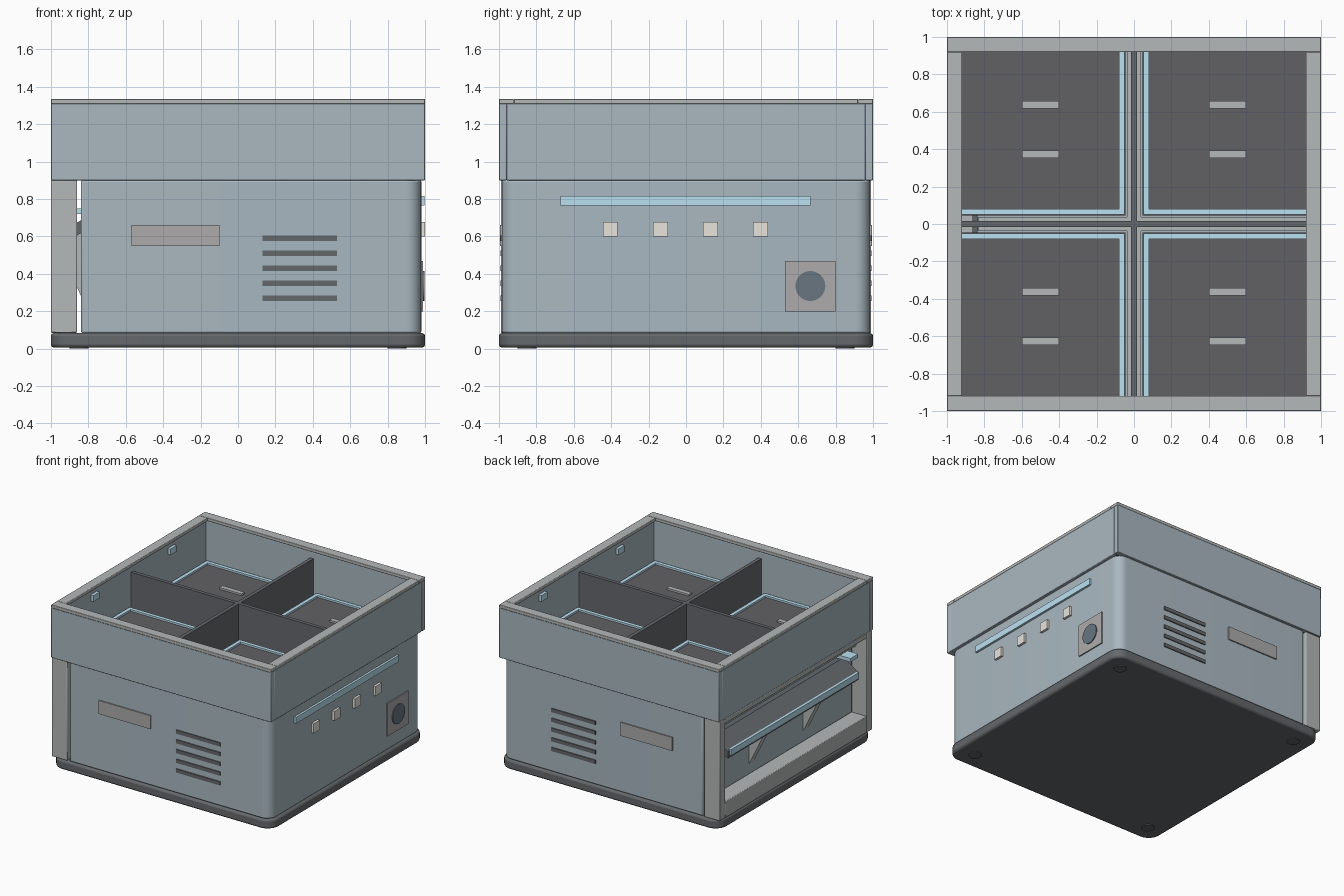
import bpy, bmesh, math
from mathutils import Matrix

if "Cube" in bpy.data.objects:
    bpy.data.objects.remove(bpy.data.objects["Cube"])


def material(name, r, g, b):
    m = bpy.data.materials.new(name)
    m.diffuse_color = (r, g, b, 1)
    m.use_nodes = True
    m.node_tree.nodes["Principled BSDF"].inputs["Base Color"].default_value = m.diffuse_color
    return m


SHELL = material("shell_blue_grey", 0.40, 0.48, 0.53)
FRAME = material("frame_grey", 0.46, 0.48, 0.48)
DARK = material("dark_plastic", 0.13, 0.14, 0.15)
FLOOR = material("floor_dark", 0.12, 0.12, 0.13)
BLUE = material("light_blue", 0.50, 0.75, 0.88)
CREAM = material("cream", 0.80, 0.78, 0.72)
PLATE = material("plate_grey", 0.42, 0.41, 0.41)
DIAL = material("dial_navy", 0.14, 0.18, 0.22)


def finish(name, bm, mat, bevel=0.0, segments=2):
    bmesh.ops.recalc_face_normals(bm, faces=bm.faces)
    me = bpy.data.meshes.new(name)
    bm.to_mesh(me)
    bm.free()
    ob = bpy.data.objects.new(name, me)
    bpy.context.collection.objects.link(ob)
    me.materials.append(mat)
    if bevel:
        mod = ob.modifiers.new("bevel", 'BEVEL')
        mod.width, mod.segments = bevel, segments
        mod.limit_method, mod.angle_limit = 'ANGLE', math.radians(40)
    bpy.context.view_layer.objects.active = ob
    ob.select_set(True)
    bpy.ops.object.shade_smooth_by_angle(angle=math.radians(35))
    ob.select_set(False)
    return ob


def box(name, x, y, z, mat, bevel=0.0):
    """Box from (min, max) pairs."""
    bm = bmesh.new()
    bmesh.ops.create_cube(bm, size=1)
    for v in bm.verts:
        v.co = [(a + b) / 2 + c * (b - a) for (a, b), c in zip((x, y, z), v.co)]
    return finish(name, bm, mat, bevel)


def cyl(name, centre, r, depth, mat, axis='Z'):
    bm = bmesh.new()
    rot = Matrix.Rotation(math.pi / 2, 4, 'Y') if axis == 'X' else Matrix()
    bmesh.ops.create_cone(bm, cap_ends=True, segments=32, radius1=r, radius2=r,
                          depth=depth, matrix=Matrix.Translation(centre) @ rot)
    return finish(name, bm, mat)


def slab(name, x, y, z, r_left, r_right, mat, bevel):
    """Upright block with rounded vertical corners on its left and right ends."""
    pts = []
    for sx, sy, start in ((1, 1, 0), (0, 1, 90), (0, 0, 180), (1, 0, 270)):
        r = r_right if sx else r_left
        cx, cy = x[sx] - (r if sx else -r), y[sy] - (r if sy else -r)
        for i in range(9 if r else 1):
            a = math.radians(start + i * 90 / 8)
            pts.append((cx + r * math.cos(a), cy + r * math.sin(a), z[0]))
    return prism(name, pts, (0, 0, z[1] - z[0]), mat, bevel)


def prism(name, pts, vec, mat, bevel=0.0):
    bm = bmesh.new()
    face = bm.faces.new([bm.verts.new(p) for p in pts])
    new = bmesh.ops.extrude_face_region(bm, geom=[face])["geom"]
    bmesh.ops.translate(bm, vec=vec, verts=[g for g in new if isinstance(g, bmesh.types.BMVert)])
    return finish(name, bm, mat, bevel)


# base plate and feet
slab("base_plate", (-1, 1), (-1, 1), (0.006, 0.083), 0.1, 0.1, DARK, 0.015)
for sx in (-1, 1):
    for sy in (-1, 1):
        cyl("foot", (sx * 0.85, sy * 0.85, 0.01), 0.05, 0.02, FLOOR)

# main body, rounded on the right
slab("body", (-0.84, 0.98), (-0.985, 0.985), (0.083, 0.902), 0, 0.08, SHELL, 0.01)

# left outlet frame
for s in (-1, 1):
    box("outlet_post", (-1, -0.86), sorted((s * 0.92, s * 0.99)), (0.085, 0.9), FRAME, 0.005)
box("outlet_sill", (-1, -0.86), (-0.92, 0.92), (0.085, 0.22), FRAME, 0.005)
box("outlet_lintel", (-1, -0.86), (-0.92, 0.92), (0.86, 0.9), FRAME, 0.005)
box("outlet_hood", (-0.9, -0.86), (-0.92, 0.92), (0.77, 0.86), FRAME)

# sloping chute, its lip and brackets
chute = [(-0.835, 0.69), (-0.835, 0.62), (-0.975, 0.54), (-0.975, 0.6)]
prism("chute", [(x, -0.85, z) for x, z in chute], (0, 1.7, 0), DARK)
box("chute_lip_light", (-0.99, -0.97), (-0.83, 0.83), (0.56, 0.61), BLUE)
for y in (-0.35, 0.35):
    prism("chute_bracket", [(-0.838, y - 0.03, 0.28), (-0.97, y - 0.03, 0.545),
                            (-0.838, y - 0.03, 0.63)], (0, 0.06, 0), FRAME)
box("outlet_sensor", (-0.97, -0.835), (-0.85, -0.75), (0.72, 0.75), BLUE)

# hopper walls and rim
for s in (-1, 1):
    box("hopper_wall_long", (-1, 1), sorted((s * 0.96, s)), (0.9, 1.31), SHELL, 0.004)
    box("hopper_wall_side", sorted((s * 0.96, s)), (-0.96, 0.96), (0.9, 1.31), SHELL, 0.004)
    box("rim_long", (-1, 1), sorted((s * 0.92, s)), (1.308, 1.335), FRAME, 0.004)
    box("rim_side", sorted((s * 0.92, s)), (-0.92, 0.92), (1.308, 1.335), FRAME, 0.004)
    for y in (-0.5, 0.5):
        box("hopper_sensor", sorted((s * 0.935, s * 0.962)), (y - 0.04, y + 0.04), (1.2, 1.25), BLUE)

# crossed dividers on grey seams
box("divider_x", (-0.96, 0.96), (-0.015, 0.015), (0.9, 1.235), DARK)
box("divider_y", (-0.015, 0.015), (-0.96, 0.96), (0.9, 1.235), DARK)
box("seam_y", (-0.037, 0.037), (-0.96, 0.96), (0.895, 0.915), FRAME)
box("seam_x", (-0.835, 0.96), (-0.037, 0.037), (0.895, 0.914), FRAME)

# four compartment floors with lit borders and grip bars
for sx in (-1, 1):
    for sy in (-1, 1):
        box("compartment_floor", sorted((sx * 0.045, sx * 0.96)),
            sorted((sy * 0.045, sy * 0.96)), (0.91, 0.95), FLOOR)
        for a in (0.05, 0.92):
            box("border_light_y", sorted((sx * a, sx * (a + 0.03))),
                sorted((sy * 0.05, sy * 0.95)), (0.945, 0.965), BLUE)
            box("border_light_x", sorted((sx * 0.08, sx * 0.92)),
                sorted((sy * a, sy * (a + 0.03))), (0.945, 0.965), BLUE)
        for d in (-0.132, 0.132):
            x, y = sx * 0.5, sy * 0.5 + d + 0.005
            box("floor_bar", (x - 0.1, x + 0.1), (y - 0.02, y + 0.02), (0.945, 0.965), FRAME)

# front and back details: label plate and vents
for s in (-1, 1):
    box("label_plate", (-0.57, -0.1), sorted((s * 0.97, s * 0.995)), (0.55, 0.66), PLATE)
    for i in range(5):
        z = 0.27 + i * 0.08
        box("vent_slat", (0.13, 0.53), sorted((s * 0.97, s * 0.993)), (z - 0.015, z + 0.015), DARK)

# right control panel
box("status_light", (0.97, 0.998), (-0.67, 0.665), (0.765, 0.817), BLUE)
for y in (-0.405, -0.137, 0.13, 0.398):
    box("button", (0.97, 1.0), (y - 0.04, y + 0.04), (0.6, 0.678), CREAM)
box("dial_plate", (0.97, 0.99), (0.53, 0.8), (0.2, 0.47), PLATE)
cyl("dial", (0.985, 0.665, 0.335), 0.08, 0.024, DIAL, 'X')
